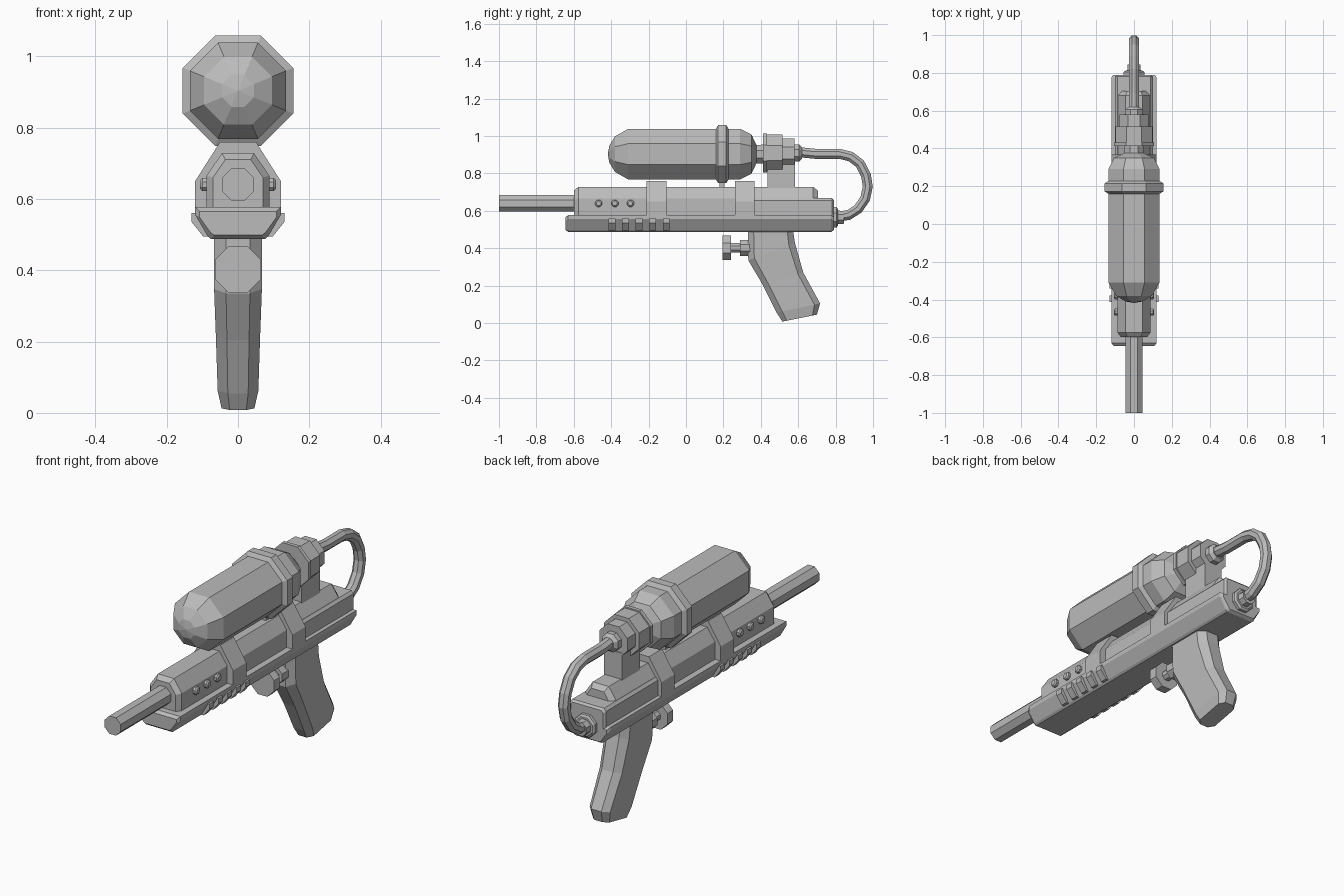
import bpy, bmesh, math
from mathutils import Vector

if "Cube" in bpy.data.objects:
    bpy.data.objects.remove(bpy.data.objects["Cube"])

grey = bpy.data.materials.new("plain_grey")
grey.use_nodes = True
grey.diffuse_color = (0.5, 0.5, 0.5, 1)
grey.node_tree.nodes["Principled BSDF"].inputs["Base Color"].default_value = (0.5, 0.5, 0.5, 1)


def loft(name, rings):
    """Skin a list of equal-length point rings and cap both ends."""
    bm = bmesh.new()
    rows = [[bm.verts.new(p) for p in ring] for ring in rings]
    n = len(rows[0])
    for a, b in zip(rows, rows[1:]):
        for i in range(n):
            j = (i + 1) % n
            bm.faces.new((a[i], a[j], b[j], b[i]))
    bm.faces.new(rows[0])
    bm.faces.new(rows[-1])
    bmesh.ops.remove_doubles(bm, verts=bm.verts, dist=0.0005)
    bmesh.ops.recalc_face_normals(bm, faces=bm.faces)
    me = bpy.data.meshes.new(name)
    bm.to_mesh(me)
    bm.free()
    ob = bpy.data.objects.new(name, me)
    me.materials.append(grey)
    bpy.context.collection.objects.link(ob)
    return ob


def lathe_y(name, profile, z, x=0):
    """Flat-topped octagonal turning along y; profile is (y, apothem)."""
    k = 1 / math.cos(math.pi / 8)
    angles = [math.pi / 8 + i * math.pi / 4 for i in range(8)]
    return loft(name, [[(x + max(r, 0.001) * k * math.cos(a), y, z + max(r, 0.001) * k * math.sin(a))
                        for a in angles] for y, r in profile])


def bar(name, half, stations):
    """Mirrored x/z section run along y; stations are (y, inset)."""
    section = half + [(-x, z) for x, z in reversed(half)]
    zs = [z for _, z in half]
    zc, hz, hx = (max(zs) + min(zs)) / 2, (max(zs) - min(zs)) / 2, max(x for x, _ in half)
    return loft(name, [[(x * (1 - i / hx), y, zc + (z - zc) * (1 - i / hz)) for x, z in section]
                       for y, i in stations])


def box(name, x0, x1, y0, y1, z0, z1):
    return loft(name, [[(x0, y, z0), (x1, y, z0), (x1, y, z1), (x0, y, z1)] for y in (y0, y1)])


# Tank with its collar and neck
TZ = 0.903
lathe_y("tank", [(-0.418, 0), (-0.41, 0.045), (-0.38, 0.095), (-0.31, 0.135), (0.29, 0.135),
                 (0.35, 0.105), (0.376, 0.05), (0.42, 0.05)], TZ)
lathe_y("tank_collar", [(0.16, 0.135), (0.172, 0.155), (0.215, 0.155), (0.228, 0.135)], TZ)
box("collar_tab", -0.03, 0.03, 0.18, 0.206, 0.69, 0.78)

# Screw cap and its support
lathe_y("tank_cap", [(0.40, 0.045), (0.413, 0.045), (0.413, 0.105), (0.432, 0.105), (0.432, 0.098),
                     (0.515, 0.098), (0.515, 0.078), (0.58, 0.078), (0.58, 0.045), (0.605, 0.045),
                     (0.62, 0.03)], TZ + 0.006)
box("cap_support", -0.05, 0.05, 0.437, 0.583, 0.70, 0.86)

# Hose looping from the cap down to the back of the body
path = [Vector((0, y, z)) for y, z in
        [(0.59, 0.915), (0.69, 0.905), (0.82, 0.905), (0.88, 0.89), (0.93, 0.852), (0.962, 0.79),
         (0.972, 0.73), (0.958, 0.665), (0.92, 0.61), (0.87, 0.578), (0.79, 0.565)]]
rings = []
for i, p in enumerate(path):
    t = (path[min(i + 1, len(path) - 1)] - path[max(i - 1, 0)]).normalized()
    side, up = Vector((1, 0, 0)), Vector((0, -t.z, t.y))
    rings.append([p + 0.029 * (side * math.cos(a) + up * math.sin(a))
                  for a in [math.pi / 8 + k * math.pi / 4 for k in range(8)]])
loft("hose", rings)
lathe_y("hose_fitting", [(0.775, 0.055), (0.805, 0.055), (0.812, 0.045), (0.812, 0.036), (0.845, 0.034)], 0.565)

# Lower tray
bar("lower_tray", [(0.075, 0.487), (0.085, 0.495), (0.12, 0.555), (0.12, 0.577)],
    [(-0.645, 0.012), (-0.63, 0), (0.775, 0), (0.79, 0.01)])

# Upper body, with the sloped shoulder at the back
bar("upper_body", [(0.088, 0.55), (0.088, 0.665), (0.045, 0.728)],
    [(-0.598, 0.018), (-0.575, 0), (0.68, 0), (0.705, 0.02)])
bar("rear_body", [(0.1, 0.55), (0.1, 0.655), (0.088, 0.668)],
    [(0.36, 0), (0.78, 0), (0.79, 0.01)])

# Two clamps around the body
for name, y0, y1 in (("front_clamp", -0.212, -0.105), ("rear_clamp", 0.262, 0.367)):
    bar(name, [(0.12, 0.56), (0.12, 0.65), (0.05, 0.76)], [(y0, 0), (y1, 0)])

# Octagonal barrel
lathe_y("barrel", [(-1.0, 0.045), (-0.58, 0.045)], 0.64)

# Side studs and grip ribs on both sides
for s, label in ((1, "left"), (-1, "right")):
    for i, y in enumerate((-0.467, -0.38, -0.297)):
        ring = [(math.cos(k * math.pi / 4 + math.pi / 8), math.sin(k * math.pi / 4 + math.pi / 8))
                for k in range(8)]
        loft(f"{label}_stud_{i + 1}", [[(s * x, y + r * c, 0.64 + r * d) for c, d in ring]
                                       for x, r in ((0.08, 0.02), (0.1, 0.02), (0.106, 0.013))])
    for i in range(5):
        y = -0.396 + i * 0.0725
        loft(f"{label}_rib_{i + 1}", [[(s * x, yy, z) for x, z in
                                       ((0.08, 0.56), (0.13, 0.56), (0.13, 0.535), (0.098, 0.495), (0.08, 0.495))]
                                      for yy in (y - 0.018, y + 0.018)])

# Trigger
lathe_y("trigger", [(0.195, 0.065), (0.24, 0.065), (0.24, 0.025), (0.29, 0.025), (0.29, 0.043),
                    (0.35, 0.043)], 0.402)

# Grip: chamfered sections given by front point, back point and half width
rings = []
for yf, zf, yb, zb, w in ((0.33, 0.50, 0.572, 0.50, 0.068), (0.333, 0.335, 0.582, 0.43, 0.067),
                          (0.41, 0.205, 0.627, 0.27, 0.062), (0.485, 0.055, 0.717, 0.105, 0.057),
                          (0.515, 0.008, 0.70, 0.045, 0.046)):
    f, b = Vector((0, yf, zf)), Vector((0, yb, zb))
    outline = [(0, 0.5), (0.13, 1), (0.87, 1), (1, 0.5)]
    pts = outline + [(t, -k) for t, k in reversed(outline)]
    rings.append([f.lerp(b, t) + Vector((k * w, 0, 0)) for t, k in pts])
loft("grip", rings)
